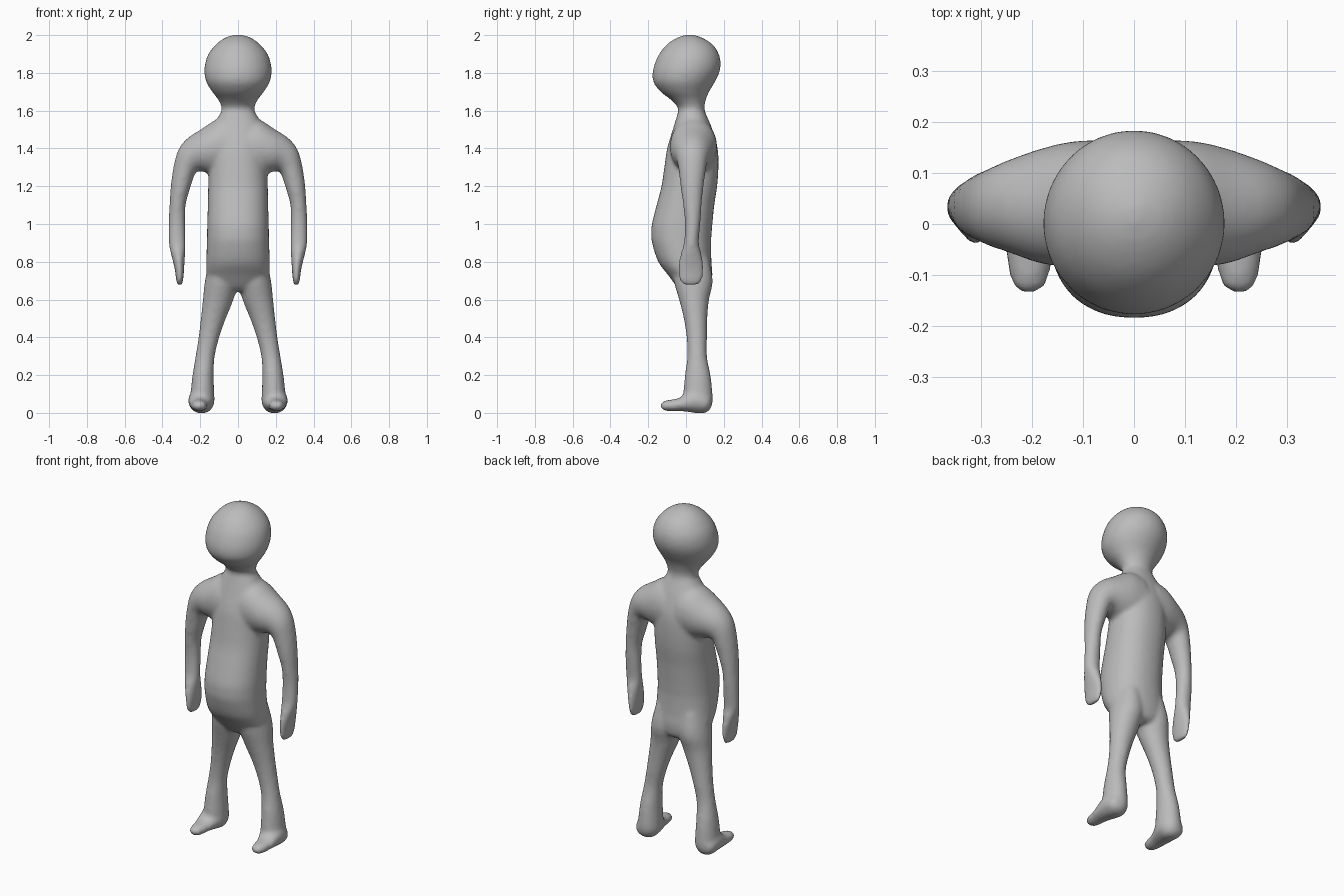
import bpy, bmesh, math
from mathutils import Vector

SIDES, STEPS = 32, 4
bm = bmesh.new()


def catmull(p0, p1, p2, p3, t):
    return [0.5 * (2 * b + (c - a) * t + (2 * a - 5 * b + 4 * c - d) * t * t
                   + (3 * b - a - 3 * c + d) * t ** 3)
            for a, b, c, d in zip(p0, p1, p2, p3)]


def loft(rings, power=1.0):
    """Closed skin through rings given as (centre, half axis u, half axis v)."""
    keys = [tuple(c) + tuple(u) + tuple(v) for c, u, v in rings]
    smooth = []
    for i in range(len(keys) - 1):
        quad = (keys[max(i - 1, 0)], keys[i], keys[i + 1], keys[min(i + 2, len(keys) - 1)])
        smooth += [catmull(*quad, s / STEPS) for s in range(STEPS)]
    smooth.append(keys[-1])
    loops = []
    for k in smooth:
        c, u, v = Vector(k[:3]), Vector(k[3:6]), Vector(k[6:])
        loop = []
        for j in range(SIDES):
            a = 2 * math.pi * j / SIDES
            ca, sa = math.cos(a), math.sin(a)
            loop.append(bm.verts.new(c + u * math.copysign(abs(ca) ** power, ca)
                                     + v * math.copysign(abs(sa) ** power, sa)))
        loops.append(loop)
    for a, b in zip(loops, loops[1:]):
        for j in range(SIDES):
            n = (j + 1) % SIDES
            bm.faces.new((a[j], a[n], b[n], b[j]))
    bm.faces.new(loops[0])
    bm.faces.new(loops[-1])


def span(ax, az, bx, bz, y0, y1):
    """Ring spanning two points in the xz plane and a range in y."""
    a, b = Vector((ax, 0, az)), Vector((bx, 0, bz))
    return ((a + b) / 2 + Vector((0, (y0 + y1) / 2, 0)), (a - b) / 2,
            Vector((0, (y1 - y0) / 2, 0)))


# head and neck: z, front y, back y, half width
head = [(2.002, .0, .04, .02), (1.985, -.05, .088, .07), (1.95, -.102, .142, .118),
        (1.9, -.142, .174, .157), (1.85, -.165, .184, .174), (1.8, -.177, .176, .178),
        (1.75, -.172, .152, .167), (1.7, -.135, .122, .137), (1.66, -.083, .106, .106),
        (1.62, -.045, .098, .088), (1.58, -.043, .105, .09), (1.52, -.05, .12, .1)]
loft([span(w, z, -w, z, f, b) for z, f, b, w in head])

# torso and belly
torso = [(1.6, -.04, .098, .085), (1.55, -.055, .12, .115), (1.5, -.07, .14, .14),
         (1.4, -.1, .168, .15), (1.3, -.115, .172, .153), (1.2, -.13, .165, .158),
         (1.1, -.156, .15, .16), (1.0, -.181, .14, .163), (.95, -.184, .136, .164),
         (.9, -.18, .133, .165), (.8, -.147, .135, .168), (.73, -.095, .14, .165),
         (.67, -.05, .13, .12), (.645, -.02, .1, .07)]
loft([span(w, z, -w, z, f, b) for z, f, b, w in torso], 0.9)

# arms: outer point, inner point, y range
arm = [(.04, 1.56, .05, 1.25, -.085, .165), (.11, 1.555, .13, 1.26, -.085, .162),
       (.19, 1.505, .18, 1.275, -.077, .147), (.27, 1.452, .205, 1.28, -.058, .128),
       (.317, 1.39, .225, 1.27, -.046, .112), (.342, 1.3, .24, 1.23, -.036, .102),
       (.356, 1.2, .256, 1.18, -.028, .092), (.363, 1.1, .277, 1.1, -.015, .083),
       (.367, 1.0, .279, 1.0, -.006, .076), (.366, .9, .277, .9, -.011, .068),
       (.357, .85, .279, .85, -.026, .08), (.344, .8, .283, .8, -.038, .09),
       (.333, .75, .286, .75, -.043, .093), (.327, .7, .291, .7, -.034, .084),
       (.318, .674, .298, .674, -.01, .06)]

# legs: z, outer x, inner x, y range
leg = [(.82, .15, .02, -.08, .12), (.7, .175, .0, -.065, .142), (.6, .186, .024, -.037, .122),
       (.5, .197, .064, -.012, .113), (.4, .209, .099, .003, .111), (.3, .225, .123, .007, .111),
       (.2, .241, .129, -.006, .13), (.1, .252, .125, -.014, .141), (.05, .258, .125, -.01, .141),
       (.015, .24, .145, .02, .125), (.0, .22, .165, .04, .105)]

# feet: y, x range, z range
foot = [(-.134, .19, .22, .025, .05), (-.12, .172, .238, .014, .062), (-.09, .163, .246, .009, .069),
        (-.04, .153, .255, .01, .078), (0, .139, .26, .006, .105), (.05, .125, .264, .0, .13),
        (.1, .138, .258, .0, .11), (.13, .16, .24, .02, .09)]

for s in (1, -1):
    loft([span(s * a, b, s * c, d, f, k) for a, b, c, d, f, k in arm])
    loft([span(s * o, z, s * i, z, f, b) for z, o, i, f, b in leg])
    loft([(Vector((s * (x0 + x1) / 2, y, (z0 + z1) / 2)), Vector(((x1 - x0) / 2, 0, 0)),
           Vector((0, 0, (z1 - z0) / 2))) for y, x0, x1, z0, z1 in foot])

bmesh.ops.recalc_face_normals(bm, faces=bm.faces)
mesh = bpy.data.meshes.new("body")
bm.to_mesh(mesh)
bm.free()
body = bpy.data.objects.new("body", mesh)
bpy.context.collection.objects.link(body)

# fuse the parts into one soft skin
fuse = body.modifiers.new("fuse", 'REMESH')
fuse.mode = 'VOXEL'
fuse.voxel_size = 0.011
fuse.use_smooth_shade = True
soften = body.modifiers.new("soften", 'SMOOTH')
soften.factor = 0.5
soften.iterations = 8

grey = bpy.data.materials.new("plain grey")
grey.diffuse_color = (0.5, 0.5, 0.5, 1)
mesh.materials.append(grey)
